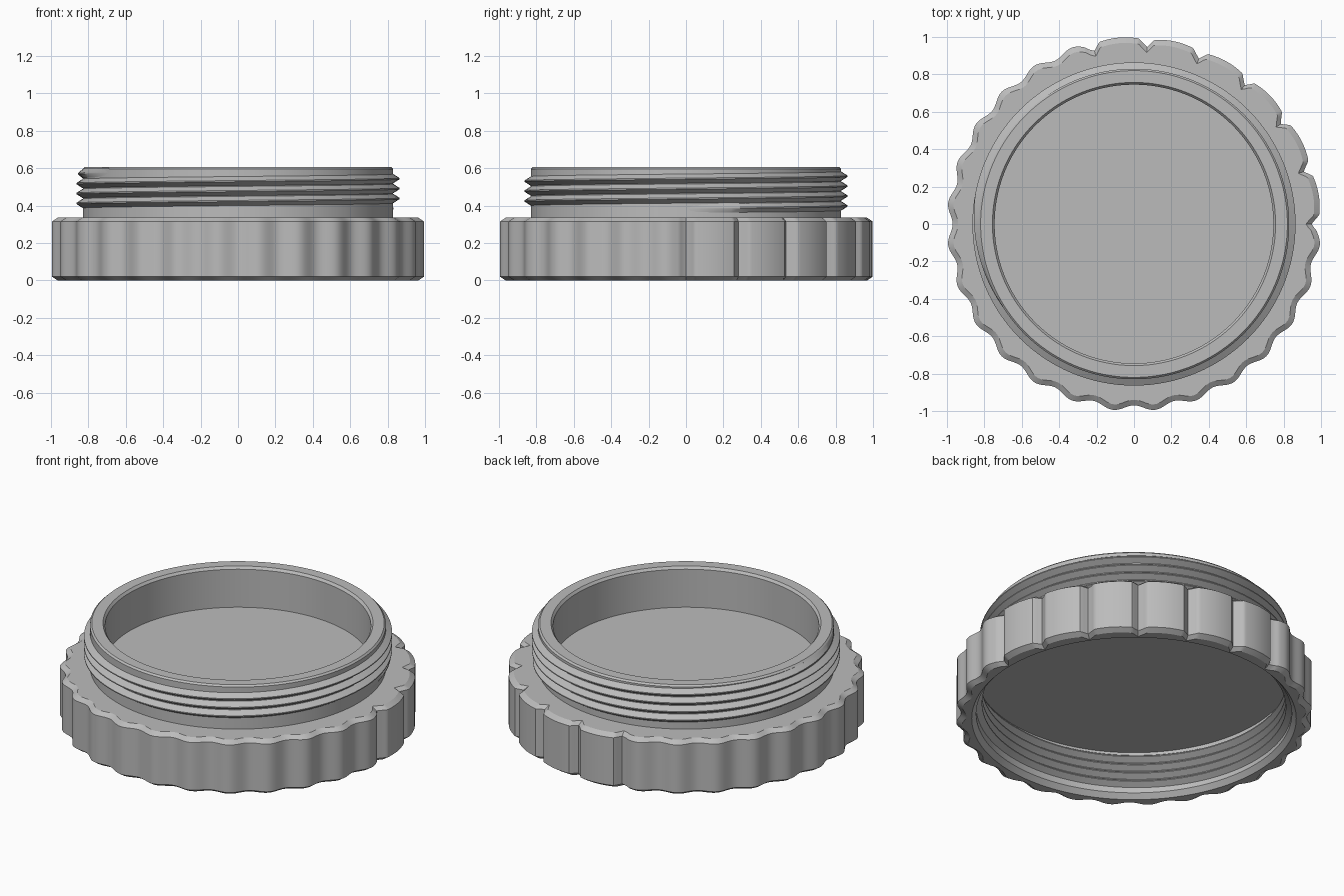
import bpy, bmesh, math
from math import pi, sin, cos, tau

if "Cube" in bpy.data.objects:
    bpy.data.objects.remove(bpy.data.objects["Cube"], do_unlink=True)

grey = bpy.data.materials.new("plain_grey")
grey.use_nodes = True
GREY = (0.5, 0.5, 0.5, 1)
grey.diffuse_color = GREY
grey.node_tree.nodes["Principled BSDF"].inputs["Base Color"].default_value = GREY

LOBES = 28            # waves around the grip
SEGMENTS = LOBES * 24
NOTCH_STEP = tau / 21   # spacing of the notched sector
NOTCHED = NOTCH_STEP * 6


def finish(bm, name, angle=30):
    bmesh.ops.recalc_face_normals(bm, faces=bm.faces)
    mesh = bpy.data.meshes.new(name)
    bm.to_mesh(mesh)
    bm.free()
    mesh.materials.append(grey)
    ob = bpy.data.objects.new(name, mesh)
    bpy.context.scene.collection.objects.link(ob)
    bpy.ops.object.select_all(action='DESELECT')
    ob.select_set(True)
    bpy.context.view_layer.objects.active = ob
    bpy.ops.object.shade_smooth_by_angle(angle=math.radians(angle))
    return ob


def grip_radius(a):
    """Gentle waves, with a sector of broad pads split by sharp notches."""
    wave = 0.985 - 0.015 * cos(a * LOBES)
    k = round(a / NOTCH_STEP)
    off = math.degrees(a - k * NOTCH_STEP)
    if a > NOTCHED + 0.05 and a < tau - 0.05:
        return wave
    if a > NOTCHED and off > 0 or a > pi:
        pad = wave
    else:
        pad = 0.985 + 0.015 * abs(sin(a * pi / NOTCH_STEP))
    dip = max(0, 1 - abs(off) / (2.0 if off < 0 else 2.8))
    return pad - dip * (pad - 0.95)


def lathe(name, profile):
    """Revolve (radius, height, wavy) points; zero radius makes a pole."""
    bm = bmesh.new()
    rings = []
    for r, z, wavy in profile:
        if r == 0:
            rings.append([bm.verts.new((0, 0, z))] * SEGMENTS)
            continue
        ring = []
        for i in range(SEGMENTS):
            a = tau * i / SEGMENTS
            rad = r - 1 + grip_radius(a) if wavy else r
            ring.append(bm.verts.new((rad * cos(a), rad * sin(a), z)))
        rings.append(ring)
    for lo, hi in zip(rings, rings[1:]):
        for i in range(SEGMENTS):
            j = (i + 1) % SEGMENTS
            bm.faces.new(dict.fromkeys((lo[i], lo[j], hi[j], hi[i])))
    return finish(bm, name)


def thread(name, root, crest, z0, turns, pitch):
    """Helical V ridge that fades into the wall at both ends."""
    bm = bmesh.new()
    steps = int(turns * 128)
    rows = []
    for i in range(steps + 1):
        a = tau * i / 128
        fade = min(1, i / 16, (steps - i) / 16)
        tip = root + (crest - root) * max(fade, 0.02)
        z = z0 + pitch * i / 128
        half, flat = pitch * 0.48, pitch * 0.06
        section = ((root, -half), (tip, -flat), (tip, flat), (root, half))
        rows.append([bm.verts.new((r * cos(a), r * sin(a), z + h)) for r, h in section])
    for p, q in zip(rows, rows[1:]):
        for k in range(4):
            n = (k + 1) % 4
            bm.faces.new((p[k], p[n], q[n], q[k]))
    bm.faces.new(rows[0])
    bm.faces.new(rows[-1])
    return finish(bm, name)


# Body: upper cup, neck, wavy grip ring and lower socket in one turned shell
lathe("adapter_body", [
    (0, 0.355, False), (0.745, 0.355, False), (0.745, 0.59, False),
    (0.757, 0.605, False), (0.82, 0.605, False), (0.83, 0.595, False),
    (0.83, 0.335, False), (0.97, 0.335, True), (1, 0.315, True),
    (1, 0.02, True), (0.97, 0, True), (0.91, 0, False),
    (0.885, 0.03, False), (0.885, 0.29, False), (0, 0.29, False)])

# Screw threads on the neck and inside the socket
thread("neck_thread", 0.829, 0.864, 0.385, 3.6, 0.053)
thread("socket_thread", 0.886, 0.852, 0.055, 3.9, 0.053)
